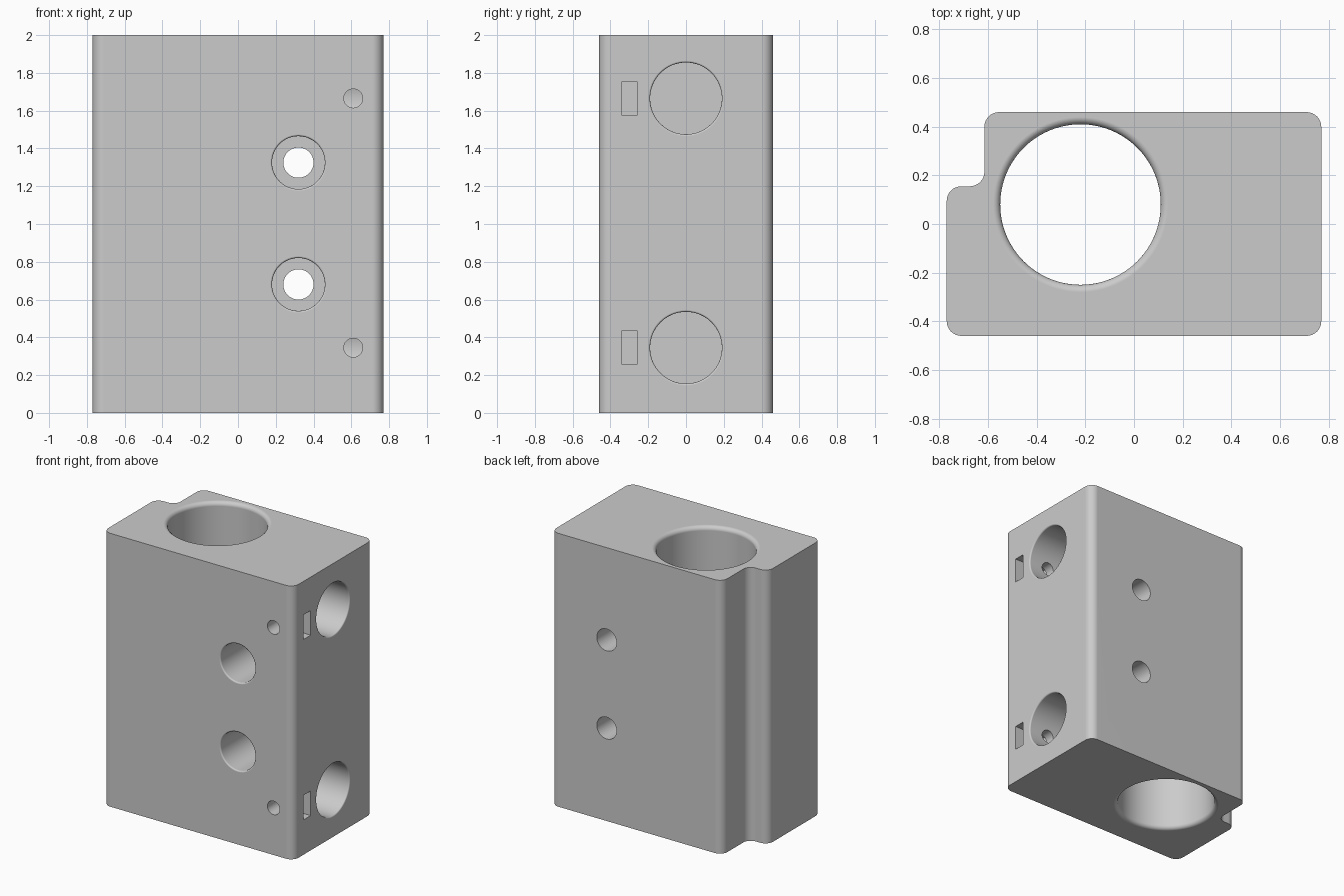
import bpy, bmesh, math
from mathutils import Vector

cube = bpy.data.objects.get("Cube")
if cube:
    bpy.data.objects.remove(cube, do_unlink=True)

HEIGHT, DEPTH = 2.0, 0.92
CORNER = 0.06

grey = bpy.data.materials.new("plain_grey")
grey.use_nodes = True
grey.diffuse_color = (0.6, 0.6, 0.6, 1)
grey.node_tree.nodes["Principled BSDF"].inputs["Base Color"].default_value = (0.6, 0.6, 0.6, 1)


def make_object(name, bm):
    bmesh.ops.recalc_face_normals(bm, faces=bm.faces)
    mesh = bpy.data.meshes.new(name)
    bm.to_mesh(mesh)
    bm.free()
    mesh.materials.append(grey)
    obj = bpy.data.objects.new(name, mesh)
    bpy.context.collection.objects.link(obj)
    return obj


def rounded_mouth(r, f, t=0.0, far=False, steps=5):
    """Quarter round that widens a hole where it meets a face at depth t."""
    pts = []
    for i in range(steps + 1):
        a = i / steps * math.pi / 2
        d = f - f * math.cos(a)
        pts.append((r + f - f * math.sin(a), t - d if far else t + d))
    if far:
        return pts[::-1] + [(r + f, t + 0.1)]
    return [(r + f, t - 0.1)] + pts


def lathe(name, profile, origin, axis, sides=64):
    """Closed solid turned around an axis from (radius, depth) points."""
    bm = bmesh.new()
    rings = []
    for r, t in profile:
        rings.append([bm.verts.new((r * math.cos(k * math.tau / sides),
                                    r * math.sin(k * math.tau / sides), t))
                      for k in range(sides)])
    for a, b in zip(rings, rings[1:]):
        for k in range(sides):
            n = (k + 1) % sides
            bm.faces.new((a[k], a[n], b[n], b[k]))
    bm.faces.new(rings[0])
    bm.faces.new(rings[-1])
    turn = Vector(axis).to_track_quat('Z', 'Y').to_matrix()
    bmesh.ops.transform(bm, matrix=turn.to_4x4(), verts=bm.verts)
    bmesh.ops.translate(bm, vec=origin, verts=bm.verts)
    return make_object(name, bm)


def box(name, centre, size):
    bm = bmesh.new()
    bmesh.ops.create_cube(bm, size=1)
    bmesh.ops.scale(bm, vec=size, verts=bm.verts)
    bmesh.ops.translate(bm, vec=centre, verts=bm.verts)
    return make_object(name, bm)


# Block with a notched corner and rounded upright edges
outline = [(-0.77, -0.46), (0.77, -0.46), (0.77, 0.46),
           (-0.615, 0.46), (-0.615, 0.155), (-0.77, 0.155)]
bm = bmesh.new()
base = bm.faces.new([bm.verts.new((x, y, 0)) for x, y in outline])
grown = bmesh.ops.extrude_face_region(bm, geom=[base])["geom"]
bmesh.ops.translate(bm, vec=(0, 0, HEIGHT),
                    verts=[g for g in grown if isinstance(g, bmesh.types.BMVert)])
upright = [e for e in bm.edges if abs(e.verts[0].co.z - e.verts[1].co.z) > 1]
bmesh.ops.bevel(bm, geom=upright, offset=CORNER, segments=8, profile=0.5, affect='EDGES')
block = make_object("clamp_block", bm)

cutters = []

# Large upright bore, rounded at both ends
cutters.append(lathe("main_bore",
                     rounded_mouth(0.33, 0.03) + rounded_mouth(0.33, 0.03, HEIGHT, True),
                     (-0.22, 0.08, 0), (0, 0, 1), 96))

# Rod sockets, nut slots and clamp screw holes
for z in (0.345, 1.665):
    cutters.append(lathe("rod_socket", rounded_mouth(0.19, 0.01) + [(0.19, 0.6)],
                         (0.77, 0, z), (-1, 0, 0)))
    cutters.append(box("nut_slot", (0.71, -0.3, z), (0.38, 0.08, 0.18)))
    cutters.append(lathe("clamp_screw_hole", [(0.05, -0.1), (0.05, 0.46)],
                         (0.61, -0.46, z), (0, 1, 0), 32))

# Counterbored mounting holes from front to back
for z in (0.68, 1.325):
    stepped = rounded_mouth(0.14, 0.01) + [(0.14, 0.6), (0.08, 0.6), (0.08, DEPTH + 0.1)]
    cutters.append(lathe("mounting_hole", stepped, (0.32, -0.46, z), (0, 1, 0), 48))

# Cut every hole out of the block
bpy.ops.object.select_all(action='DESELECT')
block.select_set(True)
bpy.context.view_layer.objects.active = block
for cutter in cutters:
    cutter.hide_render = True
    mod = block.modifiers.new("cut", 'BOOLEAN')
    mod.operation = 'DIFFERENCE'
    mod.solver = 'EXACT'
    mod.object = cutter
    bpy.ops.object.modifier_apply(modifier=mod.name)
    bpy.data.objects.remove(cutter, do_unlink=True)

bpy.ops.object.shade_smooth_by_angle(angle=math.radians(30))
weighted = block.modifiers.new("even_shading", 'WEIGHTED_NORMAL')
weighted.keep_sharp = True
